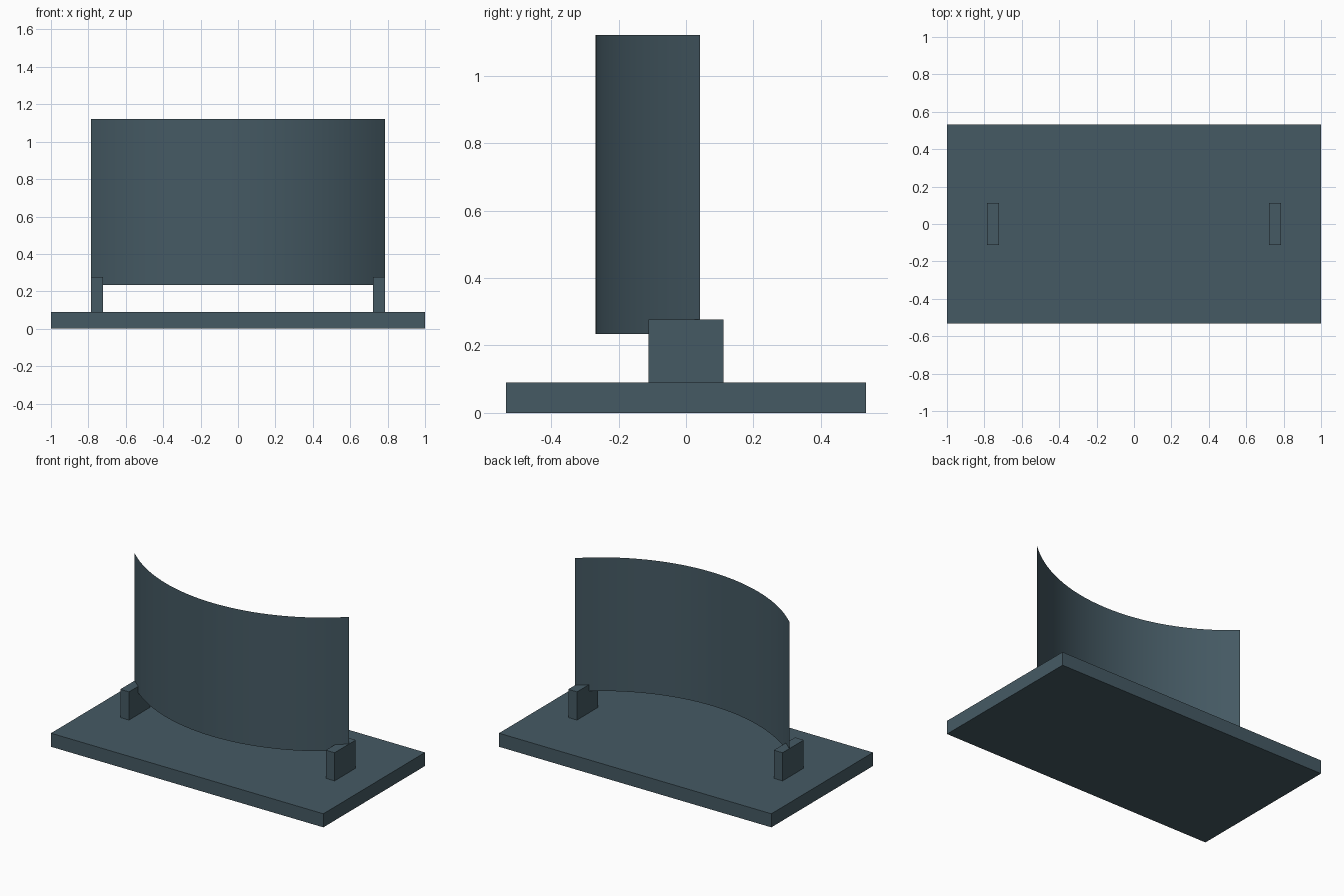
import bpy
import bmesh
import math

cube = bpy.data.objects.get("Cube")
if cube:
    bpy.data.objects.remove(cube, do_unlink=True)

# One slate colour for everything
SLATE = (0.060, 0.102, 0.127, 1.0)
slate = bpy.data.materials.new("slate_blue_grey")
slate.use_nodes = True
slate.diffuse_color = SLATE
bsdf = slate.node_tree.nodes["Principled BSDF"]
bsdf.inputs["Base Color"].default_value = SLATE
bsdf.inputs["Roughness"].default_value = 0.6


def add_object(name, bm):
    mesh = bpy.data.meshes.new(name)
    bm.to_mesh(mesh)
    bm.free()
    mesh.materials.append(slate)
    obj = bpy.data.objects.new(name, mesh)
    bpy.context.collection.objects.link(obj)
    return obj


def box(name, low, high):
    bm = bmesh.new()
    bmesh.ops.create_cube(bm, size=1)
    for v in bm.verts:
        for i in range(3):
            v.co[i] = low[i] if v.co[i] < 0 else high[i]
    return add_object(name, bm)


HALF_WIDTH = 0.787

# Flat base slab
box("base", (-1, -0.533, 0), (1, 0.533, 0.09))

# Two upright brackets holding the ends of the screen
box("left_bracket", (HALF_WIDTH - 0.064, -0.111, 0.09), (HALF_WIDTH, 0.111, 0.277))
box("right_bracket", (-HALF_WIDTH, -0.111, 0.09), (-HALF_WIDTH + 0.064, 0.111, 0.277))

# Curved screen: a thin sheet on a circular arc bulging to the front
FRONT_Y, END_Y, BOTTOM, TOP, SEGMENTS = -0.268, 0.041, 0.234, 1.121, 32
depth = END_Y - FRONT_Y
radius = (HALF_WIDTH ** 2 + depth ** 2) / (2 * depth)
half_angle = math.asin(HALF_WIDTH / radius)

bm = bmesh.new()
columns = []
for i in range(SEGMENTS + 1):
    a = half_angle * (2 * i / SEGMENTS - 1)
    x, y = radius * math.sin(a), FRONT_Y + radius * (1 - math.cos(a))
    columns.append([bm.verts.new((x, y, z)) for z in (BOTTOM, TOP)])
for (a0, a1), (b0, b1) in zip(columns, columns[1:]):
    bm.faces.new((a0, b0, b1, a1))
screen = add_object("curved_screen", bm)

bpy.ops.object.select_all(action="DESELECT")
screen.select_set(True)
bpy.context.view_layer.objects.active = screen
bpy.ops.object.shade_smooth_by_angle(angle=math.radians(30))
